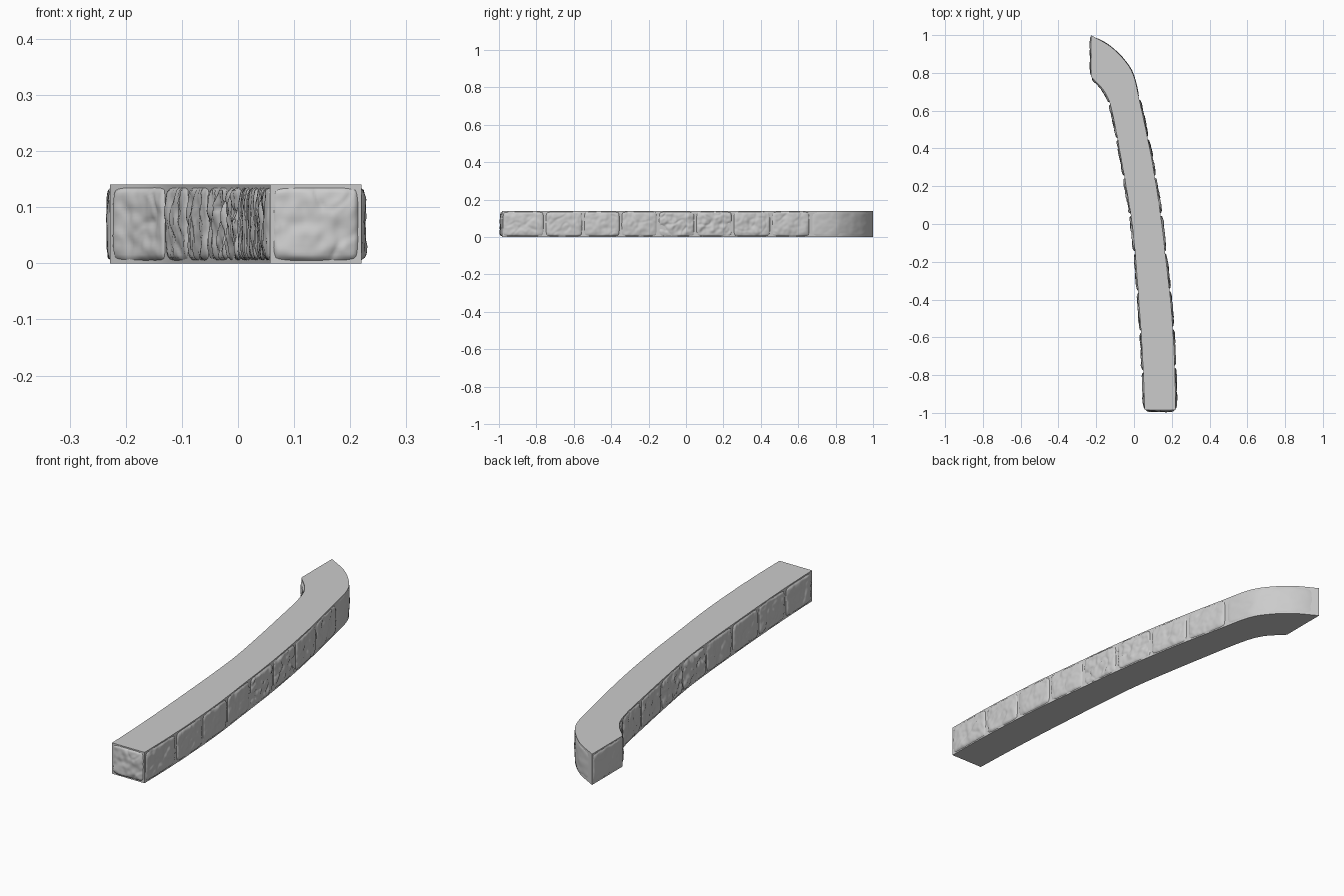
import bpy, bmesh
from mathutils import Vector, noise

if "Cube" in bpy.data.objects:
    bpy.data.objects.remove(bpy.data.objects["Cube"], do_unlink=True)

HEIGHT = 0.14
stone_grey = bpy.data.materials.new("stone_grey")
stone_grey.use_nodes = True
GREY = (0.6, 0.6, 0.6, 1)
stone_grey.diffuse_color = GREY
stone_grey.node_tree.nodes["Principled BSDF"].inputs["Base Color"].default_value = GREY


def finish(name, bm, angle):
    mesh = bpy.data.meshes.new(name)
    bmesh.ops.recalc_face_normals(bm, faces=bm.faces) if angle < 1 else None
    bm.to_mesh(mesh)
    bm.free()
    mesh.materials.append(stone_grey)
    ob = bpy.data.objects.new(name, mesh)
    bpy.context.collection.objects.link(ob)
    bpy.ops.object.select_all(action="DESELECT")
    ob.select_set(True)
    bpy.context.view_layer.objects.active = ob
    bpy.ops.object.shade_smooth_by_angle(angle=angle)
    return ob


def smooth_path(points, steps=6):
    """Catmull-Rom curve through the points."""
    p = [Vector(q) for q in points]
    p = [2 * p[0] - p[1]] + p + [2 * p[-1] - p[-2]]
    out = []
    for a, b, c, d in zip(p, p[1:], p[2:], p[3:]):
        for i in range(steps):
            t = i / steps
            out.append(0.5 * (2 * b + (c - a) * t + (2 * a - 5 * b + 4 * c - d) * t * t
                              + (3 * b - a - 3 * c + d) * t ** 3))
    return out + [p[-2]]


def locate(path, axis, value):
    """Point on the path at the given coordinate."""
    for a, b in zip(path, path[1:]):
        lo, hi = sorted((a[axis], b[axis]))
        if lo <= value <= hi and hi > lo:
            return a.lerp(b, (value - a[axis]) / (b[axis] - a[axis]))
    return path[0] if abs(value - path[0][axis]) < abs(value - path[-1][axis]) else path[-1]


def stone(name, path, axis, start, end, side, depth=0.013, rough=0.006, nu=36, nv=24):
    """Pillow-shaped facing stone that follows the wall between two joints."""
    bm = bmesh.new()
    gap = 0.005 if end > start else -0.005
    start, end = start + gap, end - gap
    grid = []
    for i in range(nu + 1):
        u = 2 * i / nu - 1
        row = []
        for j in range(nv + 1):
            v = 2 * j / nv - 1
            # square grid eased into a rounded rectangle
            ru, rv = u * (1 - 0.06 * v ** 6), v * (1 - 0.06 * u ** 6)
            value = start + (end - start) * (ru + 1) / 2
            p = locate(path, axis, value)
            step = (end - start) * 0.04
            tangent = (locate(path, axis, value + step) - locate(path, axis, value - step)).normalized()
            normal = Vector((tangent.y, -tangent.x)) * side
            z = HEIGHT / 2 + rv * (HEIGHT / 2 - 0.004)
            q = Vector((p.x, p.y, z))
            edge = max(0, (1 - abs(u) ** 9) * (1 - abs(v) ** 7)) ** 0.5
            lumps = noise.noise(q * 22) + 0.5 * noise.noise(q * 50)
            crease = max(0, 0.12 - abs(noise.noise(q * 14 + Vector((3, 1, 7))))) * 4
            out = edge * (depth * 0.75 + rough * (lumps - crease)) - 0.002
            out = min(out, depth + 0.003)
            row.append(bm.verts.new((p.x + normal.x * out, p.y + normal.y * out, z)))
        grid.append(row)
    for a, b in zip(grid, grid[1:]):
        for j in range(nv):
            quad = (a[j], b[j], b[j + 1], a[j + 1])
            bm.faces.new(quad if (end > start) == (side > 0) else quad[::-1])
    return finish(name, bm, 1.2)


# plan outline of the wall
outer = smooth_path([(0.22, -0.985), (0.217, -0.8), (0.208, -0.6), (0.193, -0.4), (0.17, -0.2),
                     (0.147, 0), (0.118, 0.2), (0.083, 0.4), (0.032, 0.64), (0.0, 0.78),
                     (-0.045, 0.86), (-0.125, 0.94), (-0.228, 1.0)])
inner = smooth_path([(0.057, -0.985), (0.05, -0.8), (0.039, -0.6), (0.025, -0.4), (0.01, -0.2),
                     (-0.01, 0), (-0.042, 0.2), (-0.078, 0.4), (-0.117, 0.6), (-0.155, 0.7),
                     (-0.228, 0.78)])

# flat-topped core
bm = bmesh.new()
outline = outer + inner[::-1]
base = bm.faces.new([bm.verts.new((p.x, p.y, 0)) for p in outline])
top = bmesh.ops.extrude_face_region(bm, geom=[base])["geom"]
bmesh.ops.translate(bm, vec=(0, 0, HEIGHT),
                    verts=[g for g in top if isinstance(g, bmesh.types.BMVert)])
finish("wall_core", bm, 0.5)

# facing stones on both long sides; the middle ones are more broken
outer_joints = [-0.985, -0.755, -0.55, -0.35, -0.15, 0.05, 0.25, 0.455, 0.665]
inner_joints = [-0.985, -0.78, -0.57, -0.36, -0.15, 0.05, 0.25, 0.45, 0.64, 0.78]
for label, path, joints, side in (("outer", outer, outer_joints, 1), ("inner", inner, inner_joints, -1)):
    for k, (a, b) in enumerate(zip(joints, joints[1:])):
        broken = -0.2 < a < 0.2
        stone(f"{label}_stone_{k + 1}", path, 1, a, b, side, rough=0.009 if broken else 0.005)

# long smooth stone round the bend, and the two end stones
stone("bend_stone", outer, 1, 0.665, 0.995, 1, depth=0.006, rough=0.002)
stone("front_end_stone", [inner[0], outer[0]], 0, 0.057, 0.22, 1, depth=0.014)
stone("back_end_stone", [inner[-1], outer[-1]], 1, 0.78, 1.0, -1, depth=0.01, rough=0.003)
